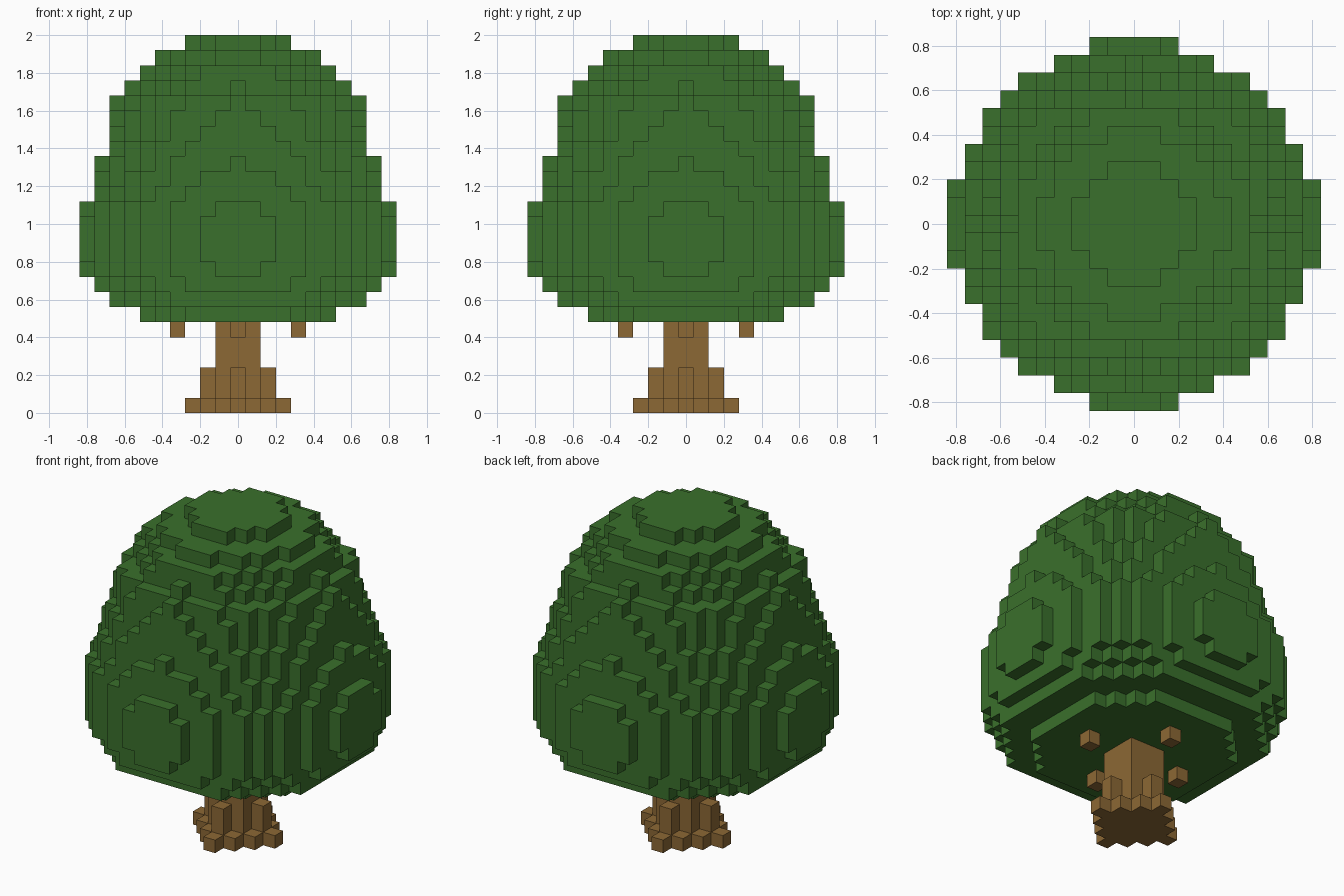
import bpy
import bmesh
from mathutils import Vector

VOXEL = 0.08

old = bpy.data.objects.get("Cube")
if old:
    bpy.data.objects.remove(old, do_unlink=True)


def make_material(name, colour):
    mat = bpy.data.materials.new(name)
    mat.use_nodes = True
    mat.diffuse_color = (*colour, 1)
    mat.node_tree.nodes["Principled BSDF"].inputs["Base Color"].default_value = (*colour, 1)
    return mat


def disc(layer, radius_sq):
    """Cells of one round layer."""
    reach = range(-10, 11)
    return {(x, y, layer) for x in reach for y in reach
            if x * x + y * y <= radius_sq}


def build_voxels(name, cells, mat):
    """Skin a set of cells, keeping only the outward faces."""
    bm = bmesh.new()
    for cell in cells:
        centre = Vector(cell) + Vector((0, 0, 0.5))
        for axis in range(3):
            for sign in (-1, 1):
                normal = Vector((0, 0, 0))
                normal[axis] = sign
                neighbour = tuple(int(c + n) for c, n in zip(cell, normal))
                if neighbour in cells:
                    continue
                u = Vector((0, 0, 0))
                u[(axis + 1) % 3] = 0.5
                v = normal.cross(u)
                mid = centre + normal * 0.5
                corners = (mid - u - v, mid + u - v, mid + u + v, mid - u + v)
                bm.faces.new([bm.verts.new(c * VOXEL) for c in corners])
    bmesh.ops.remove_doubles(bm, verts=bm.verts, dist=VOXEL / 100)
    mesh = bpy.data.meshes.new(name)
    bm.to_mesh(mesh)
    bm.free()
    mesh.materials.append(mat)
    obj = bpy.data.objects.new(name, mesh)
    bpy.context.collection.objects.link(obj)
    return obj


green = make_material("leaf green", (0.042, 0.162, 0.025))
brown = make_material("bark brown", (0.262, 0.138, 0.035))

# Canopy: squared radius of each layer, from the bottom up
canopy_profile = [48, 80, 92, 101, 104, 104, 104, 101, 92, 86,
                  81, 76, 70, 66, 64, 49, 40, 27, 12]
canopy_base = 6
canopy = set()
for i, radius_sq in enumerate(canopy_profile):
    canopy |= disc(canopy_base + i, radius_sq)
build_voxels("canopy", canopy, green)

# Trunk: square column, buttress posts and a diamond-shaped foot
span = range(-3, 4)
trunk = {(x, y, z) for x in (-1, 0, 1) for y in (-1, 0, 1)
         for z in range(canopy_base)}
trunk |= {(x, y, 0) for x in span for y in span if abs(x) + abs(y) <= 3}
sides = [(1, 0), (-1, 0), (0, 1), (0, -1)]
trunk |= {(2 * x, 2 * y, z) for x, y in sides for z in (1, 2)}
build_voxels("trunk", trunk, brown)

# Branch stubs poking out under the leaves
for (x, y), side in zip(sides, ("left", "right", "back", "front")):
    build_voxels(side + "_branch_stub", {(4 * x, 4 * y, canopy_base - 1)}, brown)
